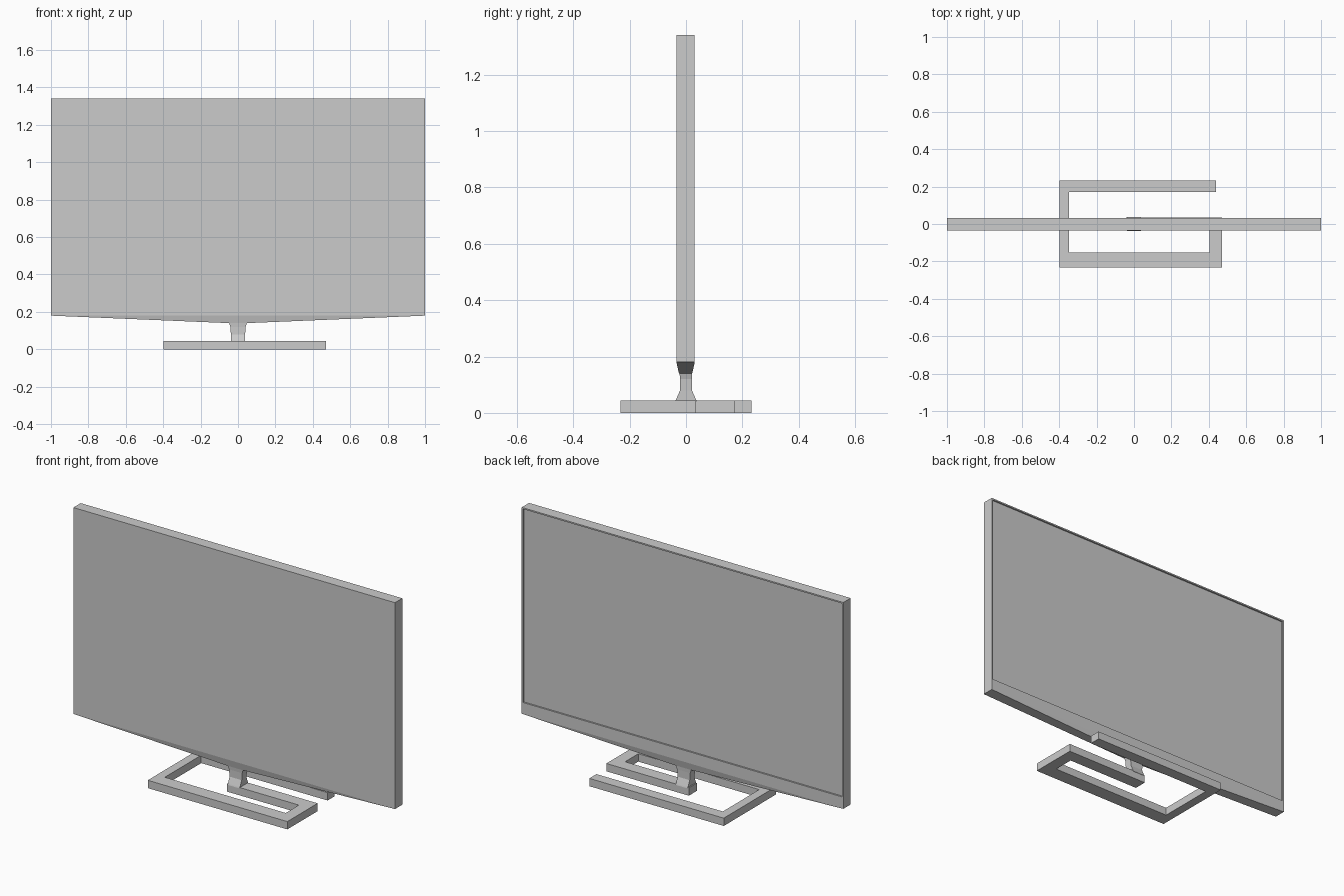
import bpy, bmesh

if "Cube" in bpy.data.objects:
    bpy.data.objects.remove(bpy.data.objects["Cube"])


def finish(name, bm):
    bmesh.ops.recalc_face_normals(bm, faces=bm.faces[:])
    mesh = bpy.data.meshes.new(name)
    bm.to_mesh(mesh)
    bm.free()
    obj = bpy.data.objects.new(name, mesh)
    bpy.context.collection.objects.link(obj)
    return obj


def loft(sections):
    """Stack rectangles (half width x, y min, y max, z) into a closed solid."""
    bm = bmesh.new()
    rings = [[bm.verts.new(p) for p in ((-w, a, z), (w, a, z), (w, b, z), (-w, b, z))]
             for w, a, b, z in sections]
    for low, high in zip(rings, rings[1:]):
        for i in range(4):
            j = (i + 1) % 4
            bm.faces.new((low[i], low[j], high[j], high[i]))
    bm.faces.new(rings[0][::-1])
    bm.faces.new(rings[-1])
    bmesh.ops.recalc_face_normals(bm, faces=bm.faces[:])
    return bm


# Display panel with an underside tapering towards the neck
Y0, Y1 = -0.034, 0.031
bm = loft([(0.045, -0.025, 0.022, 0.14), (1.0, Y0, Y1, 0.18), (1.0, Y0, Y1, 1.34)])

# Shallow recess in the back, with a thin rim and a deeper lower border
back = max(bm.faces, key=lambda f: f.calc_center_median().y)
bmesh.ops.inset_individual(bm, faces=[back], thickness=0.011)
for v in back.verts:
    if v.co.z < 0.5:
        v.co.z = 0.245
floor = bmesh.ops.extrude_discrete_faces(bm, faces=[back])["faces"][0]
for v in floor.verts:
    v.co.y -= 0.009
finish("display_panel", bm)

# Neck, flared at the top and at the foot
finish("neck", loft([
    (0.036, -0.038, 0.038, 0.040),
    (0.037, -0.036, 0.036, 0.046),
    (0.038, -0.021, 0.021, 0.080),
    (0.041, -0.021, 0.021, 0.120),
    (0.048, -0.023, 0.022, 0.143),
]))

# Base: one continuous flat bar folded into a hook-shaped outline
outline = [(-0.398, -0.233), (0.47, -0.233), (0.47, 0.036), (-0.043, 0.036),
           (-0.043, -0.036), (0.404, -0.036), (0.404, -0.153), (-0.348, -0.153),
           (-0.348, 0.17), (0.438, 0.17), (0.438, 0.233), (-0.398, 0.233)]
bm = bmesh.new()
face = bm.faces.new([bm.verts.new((x, y, 0)) for x, y in outline])
top = bmesh.ops.extrude_face_region(bm, geom=[face], use_keep_orig=True)["geom"]
for v in top:
    if isinstance(v, bmesh.types.BMVert):
        v.co.z = 0.044
finish("base", bm)
